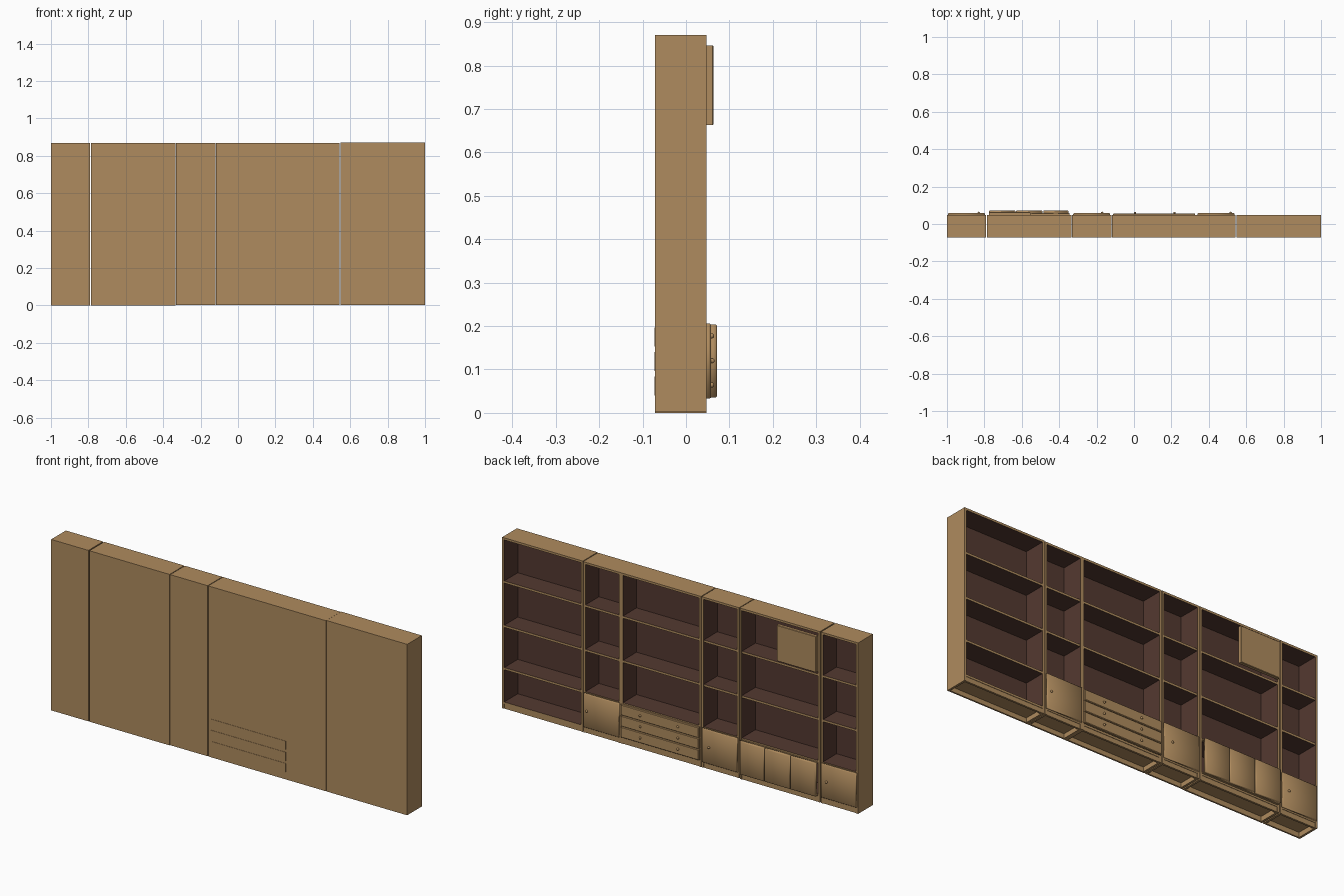
import bpy, bmesh, math
from mathutils import Matrix

if "Cube" in bpy.data.objects:
    bpy.data.objects.remove(bpy.data.objects["Cube"])


def material(name, rgb):
    m = bpy.data.materials.new(name)
    m.diffuse_color = (*rgb, 1)
    m.use_nodes = True
    m.node_tree.nodes["Principled BSDF"].inputs["Base Color"].default_value = m.diffuse_color
    return m


OAK = material("tan wood", (0.43, 0.26, 0.112))
DARK = material("dark brown interior", (0.088, 0.041, 0.030))

DIRS = {"+x": (1, 0, 0), "-x": (-1, 0, 0), "+y": (0, 1, 0),
        "-y": (0, -1, 0), "+z": (0, 0, 1), "-z": (0, 0, -1)}


def finish(name, bm, smooth=False):
    me = bpy.data.meshes.new(name)
    bm.to_mesh(me)
    bm.free()
    me.materials.append(OAK)
    me.materials.append(DARK)
    for p in me.polygons:
        p.use_smooth = smooth
    ob = bpy.data.objects.new(name, me)
    bpy.context.collection.objects.link(ob)
    return ob


def box(name, x, y, z, dark=(), bevel=0.0, smooth=False):
    """Box from (min, max) pairs; faces pointing along 'dark' get the interior colour."""
    bm = bmesh.new()
    size = [b - a for a, b in (x, y, z)]
    mid = [(a + b) / 2 for a, b in (x, y, z)]
    bmesh.ops.create_cube(bm, size=1, matrix=Matrix.Translation(mid) @ Matrix.Diagonal((*size, 1)))
    bm.normal_update()
    for f in bm.faces:
        if any(f.normal.dot(DIRS[d]) > 0.9 for d in dark):
            f.material_index = 1
    if bevel:
        # chamfer only the rim of the outward (+y) face
        rim = [e for e in bm.edges if all(v.co.y > mid[1] for v in e.verts)]
        bmesh.ops.bevel(bm, geom=rim, offset=bevel, segments=1, affect='EDGES')
    return finish(name, bm, smooth)


def knob(name, x, y, z, r=0.006):
    bm = bmesh.new()
    bmesh.ops.create_uvsphere(bm, u_segments=12, v_segments=8, radius=r,
                              matrix=Matrix.Translation((x, y, z)) @ Matrix.Rotation(math.pi / 2, 4, 'X'))
    finish(name, bm, True)


YB, YF = -0.071, 0.047          # closed wall side, open side
T = 0.011                       # board thickness
FLOOR = 0.025
SHELVES = (0.205, 0.42, 0.645)  # shelf centre heights

# x start, x end, bottom, top of each cabinet
CABINETS = [(-1.0, -0.791, 0.0, 0.868), (-0.785, -0.335, 0.0, 0.868),
            (-0.331, -0.121, 0.002, 0.868), (-0.117, 0.333, 0.002, 0.868),
            (0.333, 0.544, 0.002, 0.868), (0.547, 1.0, 0.002, 0.87)]

for i, (x0, x1, z0, z1) in enumerate(CABINETS, 1):
    n = f"cabinet_{i}_"
    inner = (x0 + T, x1 - T)
    # side boards: dark inside above the floor, plain wood at the base
    for side, xs, d in (("right", (x0, x0 + T), "+x"), ("left", (x1 - T, x1), "-x")):
        box(n + side + "_side", xs, (YB, YF), (FLOOR, z1), dark=[d])
        box(n + side + "_base_rail", xs, (YB, YF), (z0, FLOOR))
    # top, floor, wall panel and plinths
    box(n + "top", inner, (YB, YF), (z1 - T, z1), dark=["-z"])
    box(n + "floor", inner, (YB, YF), (FLOOR, FLOOR + T), dark=["+z"])
    box(n + "wall_panel", inner, (YB, YB + 0.008), (FLOOR + T, z1 - T), dark=["+y"])
    box(n + "open_side_plinth", inner, (YF - 0.012, YF - 0.002), (z0, FLOOR))
    box(n + "wall_side_plinth", inner, (YB, YB + 0.008), (z0, FLOOR))
    for j, z in enumerate(SHELVES, 1):
        box(n + f"shelf_{j}", inner, (YB + 0.008, YF - 0.001),
            (z - T / 2, z + T / 2), dark=["+z", "-z"])

# single doors on the narrow cabinets
for i, kx in ((1, -0.83), (3, -0.17), (5, 0.517)):
    x0, x1 = CABINETS[i - 1][:2]
    box(f"door_{i}", (x0 + 0.006, x1 - 0.006), (YF, 0.058), (0.033, 0.206),
        bevel=0.004, smooth=True)
    knob(f"door_knob_{i}", kx, 0.060, 0.12)

# three drawers with open boxes behind their fronts
x0, x1 = CABINETS[3][:2]
for k in range(3):
    a = 0.037 + k * 0.0565
    b = a + 0.0545
    n = f"drawer_{k + 1}_"
    box(n + "front", (x0 + 0.006, x1 - 0.006), (YF, 0.057), (a, b), bevel=0.003)
    xa, xb = x0 + 0.015, x1 - 0.015
    box(n + "bottom", (xa, xb), (-0.0725, YF), (a + 0.003, a + 0.007))
    box(n + "back", (xa, xb), (-0.0725, -0.060), (a + 0.007, b - 0.008))
    box(n + "right_side", (xa, xa + 0.006), (-0.060, YF), (a + 0.007, b - 0.008))
    box(n + "left_side", (xb - 0.006, xb), (-0.060, YF), (a + 0.007, b - 0.008))
    for s, kx in (("right", 0.005), ("left", 0.217)):
        knob(n + s + "_knob", kx, 0.059, (a + b) / 2)

# three sliding panels on rails, and the small panel in the top bay
for name, z in (("lower", 0.034), ("upper", 0.197)):
    box(name + "_sliding_rail", (-0.775, -0.345), (YF - 0.002, 0.058), (z, z + 0.006))
for k, (a, b) in enumerate(((-0.775, -0.634), (-0.630, -0.489), (-0.485, -0.350)), 1):
    box(f"sliding_panel_{k}", (a, b), (0.055, 0.0715), (0.036, 0.204),
        bevel=0.003, smooth=True)
box("upper_bay_panel", (-0.774, -0.554), (YF, 0.0635), (0.663, 0.846), bevel=0.002)
